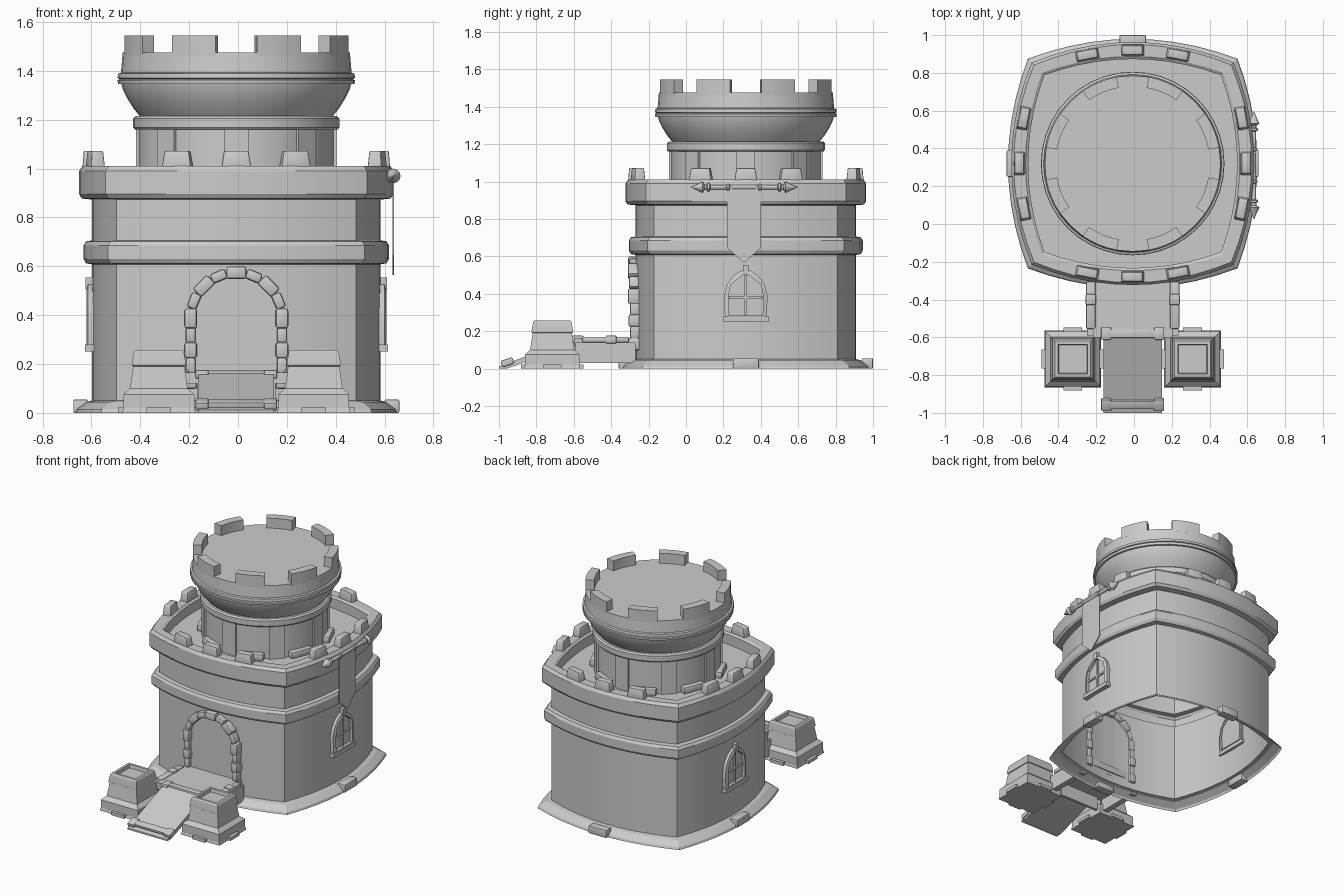
import bpy, bmesh
from math import sin, cos, pi, atan, radians
from mathutils import Matrix, Vector

cube = bpy.data.objects.get("Cube")
if cube:
    bpy.data.objects.remove(cube, do_unlink=True)

stone = bpy.data.materials.new("grey_stone")
stone.use_nodes = True
GREY = (0.6, 0.6, 0.6, 1)
stone.diffuse_color = GREY
stone.node_tree.nodes["Principled BSDF"].inputs["Base Color"].default_value = GREY

CX, CY = -0.007, 0.32          # tower axis
AXIS = Matrix.Translation((CX, CY, 0))


def finish(name, bm, matrix=Matrix(), smooth=25):
    bmesh.ops.recalc_face_normals(bm, faces=bm.faces)
    bm.transform(matrix)
    me = bpy.data.meshes.new(name)
    bm.to_mesh(me)
    bm.free()
    me.materials.append(stone)
    ob = bpy.data.objects.new(name, me)
    bpy.context.collection.objects.link(ob)
    bpy.ops.object.select_all(action='DESELECT')
    ob.select_set(True)
    bpy.context.view_layer.objects.active = ob
    bpy.ops.object.shade_smooth_by_angle(angle=radians(smooth))
    return ob


def loft(name, rings, matrix=Matrix(), bottom=False, top=True):
    """Skin a stack of closed rings."""
    bm = bmesh.new()
    rows = [[bm.verts.new(p) for p in r] for r in rings]
    n = len(rows[0])
    for low, high in zip(rows, rows[1:]):
        for i in range(n):
            j = (i + 1) % n
            bm.faces.new((low[i], low[j], high[j], high[i]))
    if bottom:
        bm.faces.new(rows[0][::-1])
    if top:
        bm.faces.new(rows[-1])
    return finish(name, bm, matrix)


def lathe(name, profile, matrix=Matrix(), n=40, **caps):
    return loft(name, [[(r * cos(2 * pi * i / n), r * sin(2 * pi * i / n), z)
                        for i in range(n)] for r, z in profile], matrix, **caps)


def box(name, size, loc, rot=Matrix(), taper=1.0, bevel=0.0):
    bm = bmesh.new()
    bmesh.ops.create_cube(bm, size=1)
    for v in bm.verts:
        k = taper if v.co.z > 0 else 1
        v.co = Vector((v.co.x * size[0] * k, v.co.y * size[1] * k, v.co.z * size[2]))
    if bevel:
        bmesh.ops.bevel(bm, geom=bm.edges[:], offset=bevel, segments=2,
                        profile=0.5, affect='EDGES')
    return finish(name, bm, Matrix.Translation(loc) @ rot, 40 if bevel else 25)


def prism(name, outline, depth, matrix):
    """Extrude a closed xy outline along z."""
    return loft(name, [[(x, y, z) for x, y in outline] for z in (0, depth)],
                matrix, bottom=True)


def bulged(corner, mid, z, n=10):
    """Square ring whose four sides bow outwards."""
    pts = []
    for k in range(4):
        turn = Matrix.Rotation(k * pi / 2, 3, 'Z')
        for i in range(n):
            t = 2 * i / n - 1
            pts.append(turn @ Vector((corner * t, -mid + (mid - corner) * t * t, z)))
    return pts


def square(h, z):
    return [(-h, -h, z), (h, -h, z), (h, h, z), (-h, h, z)]


# Main keep: plinth, walls, string course, parapet and roof floor
keep = [(.555, .66, 0), (.55, .655, .015), (.515, .615, .045), (.49, .59, .05),
        (.49, .59, .608), (.515, .615, .612), (.525, .625, .63), (.525, .625, .685),
        (.515, .615, .702), (.49, .59, .706), (.49, .59, .873), (.523, .632, .877),
        (.535, .643, .895), (.535, .643, .99), (.522, .63, 1.01), (.48, .567, 1.01),
        (.468, .553, 1.0), (.468, .553, .93)]
loft("keep_walls", [bulged(*row) for row in keep], AXIS)

# Parapet merlons and plinth blocks on each side
for k in range(4):
    turn = AXIS @ Matrix.Rotation(k * pi / 2, 4, 'Z')
    for u in (-.24, 0, .24):
        pos = turn @ Vector((u, -.6 + .1 * (u / .5) ** 2, 1.035))
        face = Matrix.Rotation(k * pi / 2 + atan(.8 * u), 4, 'Z')
        box("parapet_merlon", (.125, .06, .075), pos, face, .8, .006)
    reach = .65 if k % 2 == 0 else .637
    box("plinth_block", (.14, .06, .055), turn @ Vector((0, -reach, .0275)),
        Matrix.Rotation(k * pi / 2, 4, 'Z'), 1, .006)

# Round upper tower with flared head
lathe("round_tower", [(.402, .92), (.402, 1.16), (.415, 1.16), (.422, 1.168), (.422, 1.205),
                      (.412, 1.215), (.395, 1.215), (.42, 1.245), (.445, 1.285),
                      (.463, 1.32), (.47, 1.345), (.484, 1.345), (.486, 1.362),
                      (.476, 1.366), (.486, 1.37), (.484, 1.388), (.472, 1.392),
                      (.465, 1.475)], AXIS)
for k in range(8):
    mid = k * pi / 4
    turn = Matrix.Rotation(mid, 4, 'Z')
    # Crenellation on the head
    arc = [mid + radians(22.5 + d) for d in (-12, -6, 0, 6, 12)]
    outline = [(.466 * cos(a), .466 * sin(a)) for a in arc]
    outline += [(.408 * cos(a), .408 * sin(a)) for a in reversed(arc)]
    prism("tower_merlon", outline, .085, AXIS @ Matrix.Translation((0, 0, 1.46)))
    # Pilaster and foot stones
    box("tower_pilaster", (.02, .1, .24), AXIS @ Vector((.4 * cos(mid), .4 * sin(mid), 1.045)), turn)
    foot = mid + pi / 8
    box("tower_foot_stone", (.05, .16, .05),
        AXIS @ Vector((.41 * cos(foot), .41 * sin(foot), .95)),
        Matrix.Rotation(foot, 4, 'Z'), 1, .012)

# Doorway: flat door panel with a surround of rounded stones
R, SPRING = .187, .387
arch = [(R * cos(pi * i / 16), SPRING + R * sin(pi * i / 16)) for i in range(17)]
upright = Matrix.Rotation(pi / 2, 4, 'X')
prism("door_panel", [(-R, .1), (R, .1)] + arch, .008,
      Matrix.Translation((CX, -.268, 0)) @ upright)
for i in range(9):
    a = pi * i / 8
    big = i % 2 == 0
    box("door_arch_stone", (.052 if big else .042, .066 if big else .054, .082 if big else .066),
        (CX + R * cos(a), -.277, SPRING + R * sin(a)),
        Matrix.Rotation(-a, 4, 'Y'), 1, .011)
for side in (-1, 1):
    for i in range(4):
        big = i % 2 == 1
        box("door_jamb_stone", (.052 if big else .042, .07 if big else .056, .066),
            (CX + side * R, -.272, .32 - i * .063), Matrix(), 1, .011)


# Pointed windows on both flanks
def pointed(w, low, high):
    right = [(w, low), (w * 1.03, .39), (w * .9, .45), (w * .6, high - .035), (w * .25, high - .008)]
    return right + [(0, high)] + [(-x, z) for x, z in reversed(right)]


for side in (-1, 1):
    base = AXIS @ Matrix.Rotation(side * pi / 2, 4, 'Z')
    face = base @ Matrix.Translation((0, -.57, 0)) @ upright
    outer, inner = pointed(.112, .265, .53), pointed(.09, .285, .505)
    loft("window_frame", [[(x, z, d) for x, z in line] for line, d in
                          ((outer, 0), (outer, .037), (inner, .044), (inner, 0))],
         face, top=False)
    prism("window_pane", inner, .023, face)
    turn = Matrix.Rotation(side * pi / 2, 4, 'Z')
    for nm, size, pos in (("window_sill", (.245, .05, .028), (0, -.595, .265)),
                          ("window_mullion", (.014, .02, .22), (0, -.593, .39)),
                          ("window_transom", (.18, .02, .014), (0, -.593, .38)),
                          ("window_keystone", (.03, .045, .05), (0, -.594, .53))):
        box(nm, size, base @ Vector(pos), turn)

# Banner on a pole with spear finials
POLE = Matrix.Translation((.635, .31, .97)) @ Matrix.Rotation(pi / 2, 4, 'X')
half = [(.012, 0), (.012, .075), (.018, .08), (.018, .09), (.012, .095), (.012, .18),
        (.022, .185), (.022, .195), (.012, .2), (.014, .212), (.03, .222), (.016, .25), (.001, .285)]
lathe("banner_pole", [(r, -z) for r, z in half[:0:-1]] + half, POLE, 12, bottom=True)
prism("banner_cloth", [(-.09, .97), (.09, .97), (.09, .645), (0, .565), (-.09, .645)], .006,
      Matrix.Translation((.632, .31, 0)) @ Matrix.Rotation(pi / 2, 4, 'Z') @ upright)
for y in (-.07, .07):
    box("banner_bracket", (.04, .016, .02), (.625, .31 + y, .97))

# Landing, curbs and ramp
box("landing", (.42, .34, .045), (CX, -.43, .142))
box("landing_front", (.32, .02, .13), (CX, -.59, .09))
for side in (-1, 1):
    x = CX + side * .222
    box("landing_wall", (.04, .32, .11), (x, -.43, .085))
    box("landing_curb", (.05, .25, .03), (x, -.43, .155), Matrix(), 1, .008)
    box("curb_stone", (.056, .06, .045), (x, -.4, .155), Matrix(), 1, .01)
ramp = [(-.59, .165), (-1, .012), (-1, 0), (-.96, 0), (-.59, .125)]
prism("ramp", ramp, .31, Matrix.Translation((CX - .155, 0, 0))
      @ Matrix.Rotation(pi / 2, 4, 'Z') @ upright)
tilt = Matrix.Rotation(radians(20), 4, 'X')
for y, z, rot in ((-.58, .158, Matrix()), (-.955, .034, tilt)):
    box("ramp_bar", (.3, .045, .03), (CX, y, z), rot, 1, .005)
    for side in (-1, 1):
        box("ramp_bar_end", (.054, .066, .036), (CX + side * .14, y, z), rot, 1, .007)

# Hollow-topped gate pillars beside the ramp
pillar = [(.145, .01), (.145, .075), (.135, .085), (.118, .1), (.105, .19), (.11, .193),
          (.11, .205), (.102, .25), (.095, .258), (.078, .258), (.074, .235)]
for side in (-1, 1):
    at = Vector((CX + side * .317, -.715, 0))
    loft("gate_pillar", [square(h, z) for h, z in pillar], Matrix.Translation(at))
    for k in range(4):
        turn = Matrix.Rotation(k * pi / 2, 4, 'Z')
        box("pillar_foot_tab", (.1, .05, .022), at + turn @ Vector((0, -.142, .011)), turn)
    box("pillar_foot", (.3, .3, .02), at + Vector((0, 0, .01)), Matrix(), .97)
